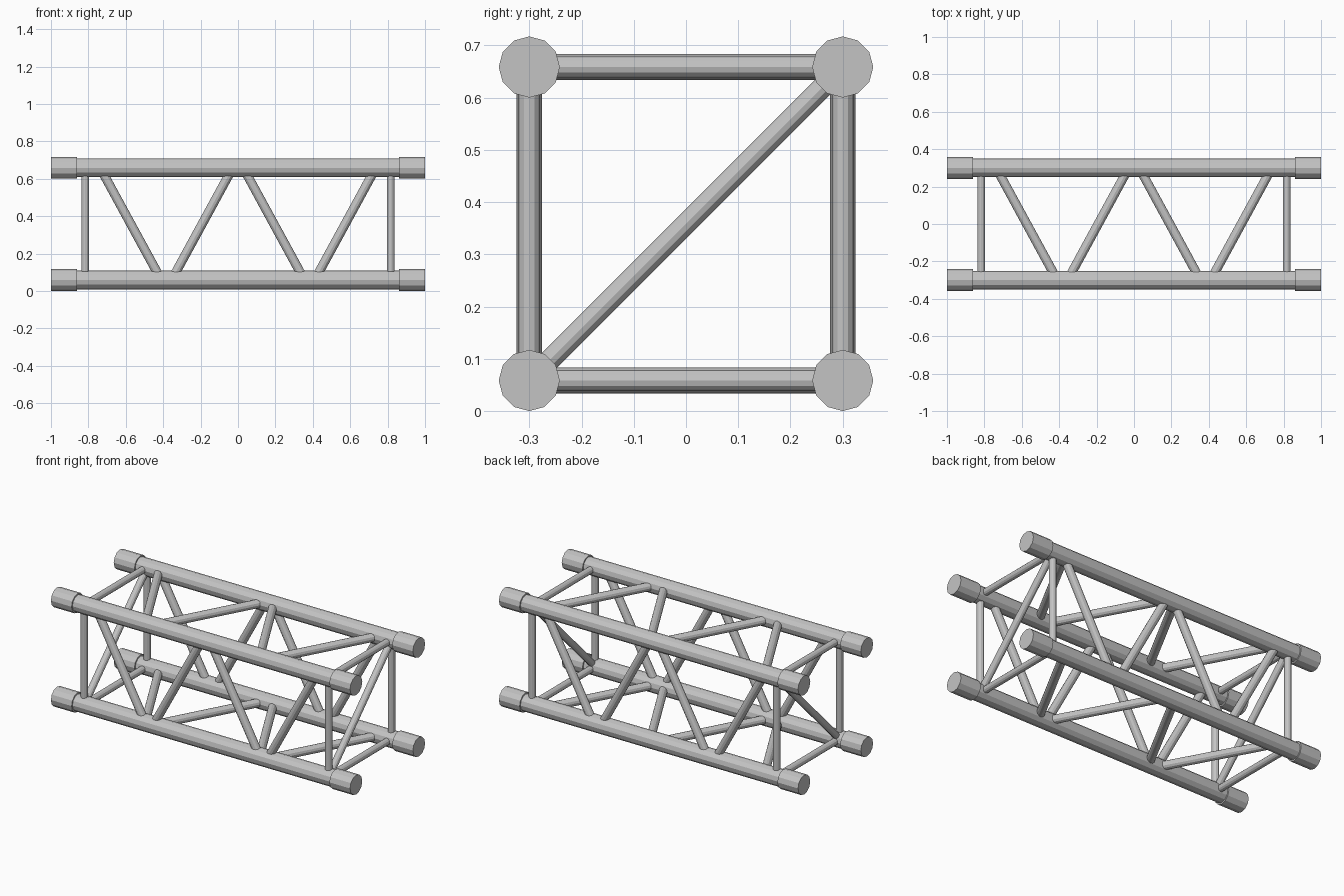
import bpy
from mathutils import Vector

cube = bpy.data.objects.get("Cube")
if cube:
    bpy.data.objects.remove(cube, do_unlink=True)

# Single metal colour
metal = bpy.data.materials.new("light_grey_metal")
metal.use_nodes = True
GREY = (0.55, 0.55, 0.55, 1)
metal.diffuse_color = GREY
metal.node_tree.nodes["Principled BSDF"].inputs["Base Color"].default_value = GREY

HALF = 0.3           # half spacing between chords
MID = 0.3585         # height of the truss axis
CAP_R, CHORD_R, BRACE_R, FRAME_R = 0.0585, 0.05, 0.0245, 0.0205
FRAME_X = 0.817
CAP_X = 0.862


def tube(name, start, end, radius, sides=12):
    """Faceted closed tube between two points."""
    a, b = Vector(start), Vector(end)
    bpy.ops.mesh.primitive_cylinder_add(
        vertices=sides, radius=radius, depth=(b - a).length, location=(a + b) / 2)
    obj = bpy.context.object
    obj.name = name
    obj.rotation_euler = (b - a).to_track_quat('Z', 'Y').to_euler()
    obj.data.materials.append(metal)
    return obj


def corner(x, y, z):
    """Point on a chord axis, with y and z given as -1 or 1."""
    return (x, y * HALF, MID + z * HALF)


# Main chords with end couplers
for y in (-1, 1):
    for z in (-1, 1):
        tube("chord", corner(-0.9, y, z), corner(0.9, y, z), CHORD_R)
        for s in (-1, 1):
            tube("end_coupler", corner(s * CAP_X, y, z), corner(s, y, z), CAP_R)

# Square end frames, each with one diagonal
for s in (-1, 1):
    x = s * FRAME_X
    for k in (-1, 1):
        tube("end_post", corner(x, k, -1), corner(x, k, 1), FRAME_R)
        tube("end_crossbar", corner(x, -1, k), corner(x, 1, k), FRAME_R)
    tube("end_diagonal", corner(x, -1, -1), corner(x, 1, 1), FRAME_R)

# Zigzag braces on all four long faces
for s in (-1, 1):
    for high, low in ((0.737, 0.41), (0.028, 0.355)):
        for k in (-1, 1):
            tube("side_brace", corner(s * low, k, -1), corner(s * high, k, 1), BRACE_R)
            tube("flat_brace", corner(s * low, -1, k), corner(s * high, 1, k), BRACE_R)
